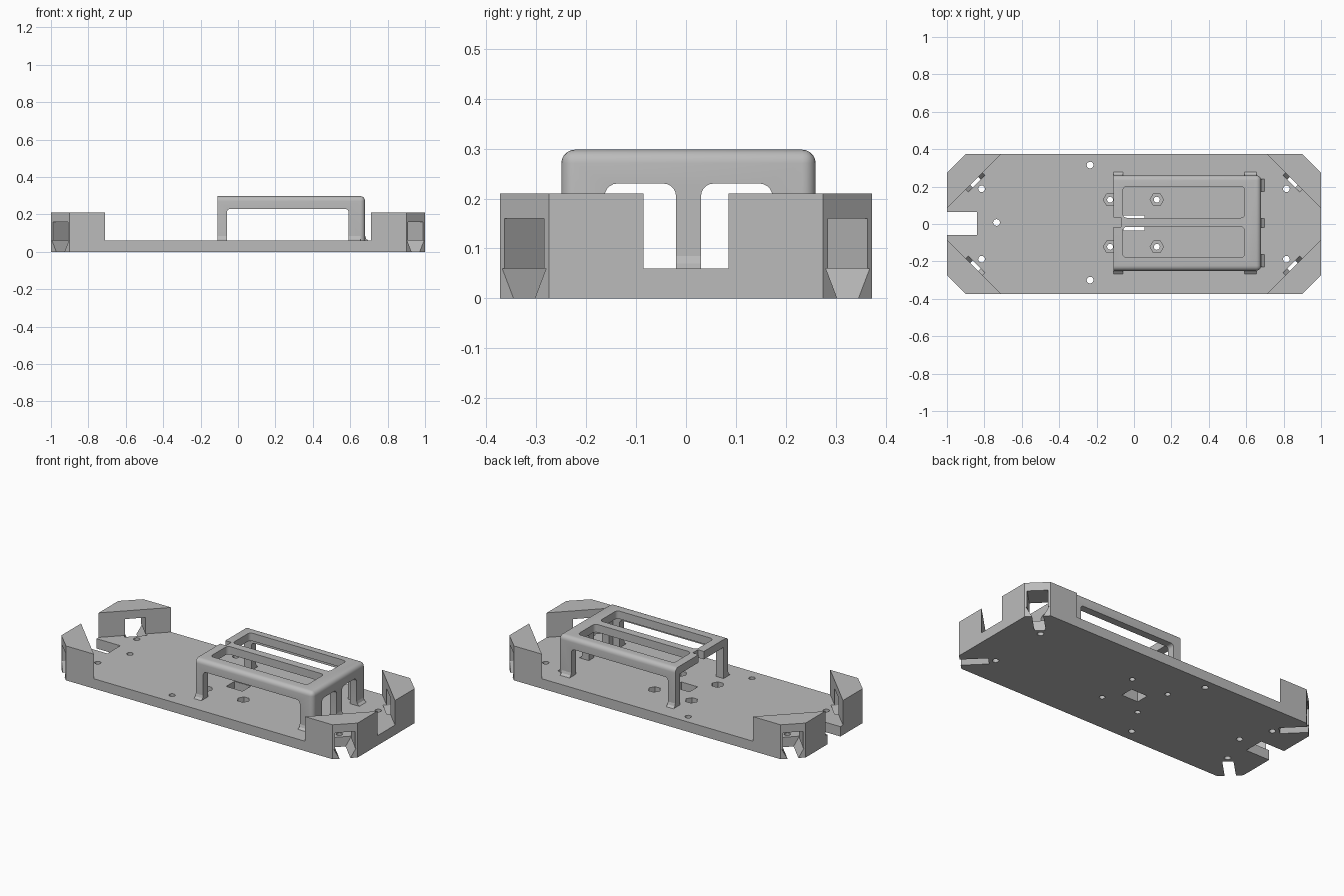
import bpy, bmesh
from math import pi, cos, sin, atan2
from mathutils import Matrix

if "Cube" in bpy.data.objects:
    bpy.data.objects.remove(bpy.data.objects["Cube"])

grey = bpy.data.materials.new("plain grey")
grey.use_nodes = True
COLOUR = (0.5, 0.5, 0.5, 1)
grey.diffuse_color = COLOUR
grey.node_tree.nodes["Principled BSDF"].inputs["Base Color"].default_value = COLOUR

AXES = {"x": lambda a, b, t: (t, a, b),
        "y": lambda a, b, t: (a, t, b),
        "z": lambda a, b, t: (a, b, t)}


def prism(name, points, axis, lo, hi, turn=0.0, at=(0, 0, 0)):
    """Extrude a flat outline along an axis, then turn about z and place it."""
    place = AXES[axis]
    bm = bmesh.new()
    face = bm.faces.new([bm.verts.new(place(a, b, lo)) for a, b in points])
    new = bmesh.ops.extrude_face_region(bm, geom=[face])["geom"]
    top = [v for v in new if isinstance(v, bmesh.types.BMVert)]
    bmesh.ops.translate(bm, verts=top, vec=place(0, 0, hi - lo))
    bmesh.ops.recalc_face_normals(bm, faces=bm.faces)
    bm.transform(Matrix.Translation(at) @ Matrix.Rotation(turn, 4, "Z"))
    mesh = bpy.data.meshes.new(name)
    bm.to_mesh(mesh)
    bm.free()
    mesh.materials.append(grey)
    obj = bpy.data.objects.new(name, mesh)
    bpy.context.collection.objects.link(obj)
    return obj


def rect(a0, a1, b0, b1, r=0.0):
    """Rectangle outline, with rounded corners when r is given."""
    if not r:
        return [(a0, b0), (a1, b0), (a1, b1), (a0, b1)]
    centres = [(a1 - r, b1 - r), (a0 + r, b1 - r), (a0 + r, b0 + r), (a1 - r, b0 + r)]
    return [(ca + r * cos((q + k / 5) * pi / 2), cb + r * sin((q + k / 5) * pi / 2))
            for q, (ca, cb) in enumerate(centres) for k in range(6)]


def ring(r, sides, x=0, y=0):
    return [(x + r * cos(2 * pi * k / sides), y + r * sin(2 * pi * k / sides))
            for k in range(sides)]


def octagon(x, y, cx, cy):
    return [(x, cy), (cx, y), (-cx, y), (-x, cy),
            (-x, -cy), (-cx, -y), (cx, -y), (x, -cy)]


def activate(obj):
    bpy.ops.object.select_all(action="DESELECT")
    obj.select_set(True)
    bpy.context.view_layer.objects.active = obj


def cut(obj, *shape, **options):
    """Subtract a prism from an object."""
    tool = prism("cutter", *shape, **options)
    tool.hide_render = True
    mod = obj.modifiers.new("cut", "BOOLEAN")
    mod.operation, mod.solver, mod.object = "DIFFERENCE", "EXACT", tool
    activate(obj)
    bpy.ops.object.modifier_apply(modifier=mod.name)
    mesh = tool.data
    bpy.data.objects.remove(tool)
    bpy.data.meshes.remove(mesh)


FLOOR = 0.06

# Base tray: chamfered block hollowed to leave a floor and four corner towers
tray = prism("base_tray", octagon(1, 0.373, 0.9, 0.275), "z", 0, 0.21)
cut(tray, octagon(1.05, 0.4, 0.685, 0.035), "z", FLOOR, 0.3)

# End notch and centre opening
cut(tray, rect(-1.1, -0.84, -0.06, 0.065), "z", -0.1, 0.3)
cut(tray, rect(-0.055, 0.055, -0.035, 0.045), "z", -0.1, 0.1)

# Corner windows with a tapering slot through the floor, and a hole behind each
window = [(0.057, 0.16), (-0.057, 0.16), (-0.057, FLOOR), (-0.063, FLOOR),
          (-0.025, -0.01), (0.025, -0.01), (0.063, FLOOR), (0.057, FLOOR)]
for sx in (1, -1):
    for sy in (1, -1):
        cut(tray, window, "x", -0.02, 0.3, turn=atan2(sy, sx),
            at=(sx * 0.855, sy * 0.23, 0))
        cut(tray, ring(0.018, 20, sx * 0.815, sy * 0.188), "z", -0.1, 0.1)

# Plain floor holes
for x, y in ((-0.735, 0.008), (-0.235, 0.315), (-0.235, -0.3)):
    cut(tray, ring(0.018, 20, x, y), "z", -0.1, 0.1)

# Screw holes with hexagonal nut recesses
for x in (-0.128, 0.122):
    for y in (-0.122, 0.13):
        cut(tray, ring(0.036, 6, x, y), "z", 0.03, 0.1)
        cut(tray, ring(0.016, 16, x, y), "z", -0.1, 0.1)

# Cage: rounded box, left sharp at its open end
X0, X1, Y0, Y1, TOP = -0.11, 0.68, -0.25, 0.26, 0.298
cage = prism("battery_cage", rect(X0, X1, Y0, Y1), "z", FLOOR, TOP)
bm = bmesh.new()
bm.from_mesh(cage.data)
edges = []
for e in bm.edges:
    mid = (e.verts[0].co + e.verts[1].co) / 2
    on_top, at_end = mid.z > TOP - 0.01, mid.x > X1 - 0.01
    if (on_top and mid.x > X0 + 0.01) or (at_end and mid.z > FLOOR + 0.01):
        edges.append(e)
bmesh.ops.bevel(bm, geom=edges, offset=0.027, segments=5, profile=0.5, affect="EDGES")
bm.to_mesh(cage.data)
bm.free()

# Hollow inside, side windows, then paired end and top windows
cut(cage, rect(X0 - 0.1, 0.635, Y0 + 0.045, Y1 - 0.045), "z", 0, 0.25)
cut(cage, rect(-0.06, 0.592, -0.1, 0.23, 0.02), "y", -0.5, 0.5)
for lo, hi in ((-0.163, -0.02), (0.03, 0.173)):
    cut(cage, rect(lo, hi, -0.1, 0.23, 0.025), "x", 0.5, 0.9)
for lo, hi in ((-0.18, -0.015), (0.033, 0.2)):
    cut(cage, rect(-0.06, 0.592, lo, hi, 0.022), "z", 0.2, 0.4)
cut(cage, rect(X0 - 0.1, -0.07, -0.015, 0.035), "z", 0.2, 0.4)

# Flared feet where the legs meet the floor
wedge = [(0, FLOOR), (0.018, FLOOR), (0.005, 0.07), (0, 0.085)]
for lo, hi in ((Y0 + 0.02, -0.163), (-0.02, 0.03), (0.173, Y1 - 0.02)):
    prism("end_foot", [(X1 + a, b) for a, b in wedge], "y", lo, hi)
for x0, x1 in ((X0, -0.06), (0.592, X1 - 0.025)):
    for edge, side in ((Y0, -1), (Y1, 1)):
        prism("side_foot", [(edge + side * a, b) for a, b in wedge], "x", x0, x1)

# Smooth the curves, keep the edges sharp
for obj in (tray, cage):
    activate(obj)
    bpy.ops.object.shade_smooth_by_angle(angle=pi / 6)
